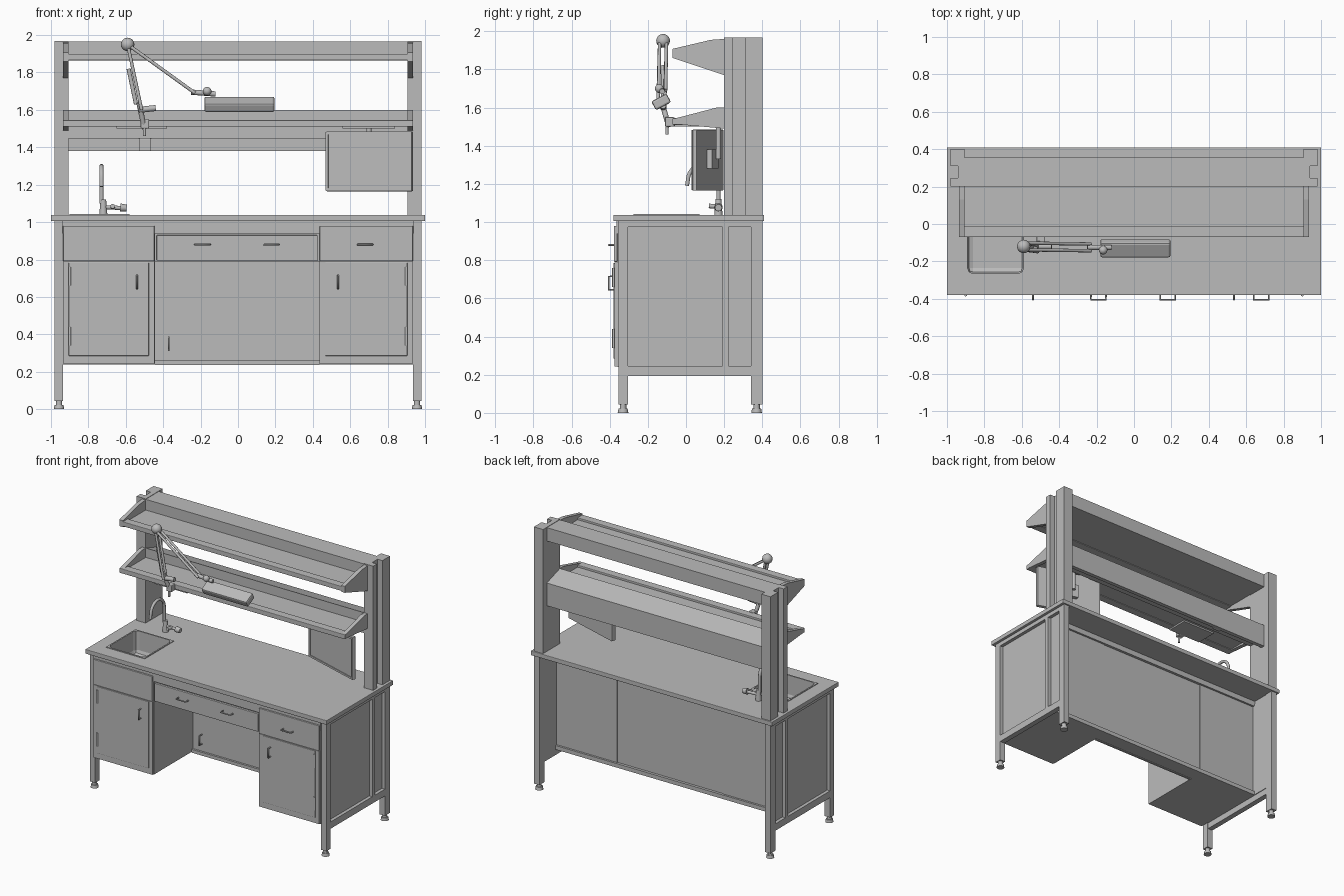
import bpy, bmesh, math
from mathutils import Vector, Matrix

if "Cube" in bpy.data.objects:
    bpy.data.objects.remove(bpy.data.objects["Cube"])

grey = bpy.data.materials.new("light grey")
grey.use_nodes = True
grey.diffuse_color = (0.5, 0.5, 0.5, 1)
grey.node_tree.nodes["Principled BSDF"].inputs["Base Color"].default_value = (0.5, 0.5, 0.5, 1)


def finish(name, bm, smooth=False):
    bmesh.ops.recalc_face_normals(bm, faces=bm.faces)
    mesh = bpy.data.meshes.new(name)
    bm.to_mesh(mesh)
    bm.free()
    mesh.materials.append(grey)
    ob = bpy.data.objects.new(name, mesh)
    bpy.context.collection.objects.link(ob)
    if smooth:
        for o in bpy.context.selected_objects:
            o.select_set(False)
        bpy.context.view_layer.objects.active = ob
        ob.select_set(True)
        bpy.ops.object.shade_smooth_by_angle()
    return ob


def box(name, x, y, z, bevel=0.0):
    """Box from three (low, high) ranges."""
    bm = bmesh.new()
    bmesh.ops.create_cube(bm, size=1)
    for v in bm.verts:
        v.co = Vector([(r[0] + r[1]) / 2 + c * (r[1] - r[0]) for c, r in zip(v.co, (x, y, z))])
    if bevel:
        bmesh.ops.bevel(bm, geom=bm.edges[:], offset=bevel, segments=2, affect='EDGES', profile=0.5)
    return finish(name, bm)


def extrude(name, points, axis, low, high):
    """Prism of a 2D outline along x (outline in y, z) or z (outline in x, y)."""
    bm = bmesh.new()
    place = (lambda a, b: (low, a, b)) if axis == 'X' else (lambda a, b: (a, b, low))
    face = bm.faces.new([bm.verts.new(place(a, b)) for a, b in points])
    new = bmesh.ops.extrude_face_region(bm, geom=[face])["geom"]
    shift = Vector((high - low, 0, 0)) if axis == 'X' else Vector((0, 0, high - low))
    bmesh.ops.translate(bm, vec=shift, verts=[g for g in new if isinstance(g, bmesh.types.BMVert)])
    return finish(name, bm)


def rod(name, a, b, r1, r2=None, sides=16):
    a, b = Vector(a), Vector(b)
    bm = bmesh.new()
    turn = (b - a).to_track_quat('Z', 'Y').to_matrix().to_4x4()
    bmesh.ops.create_cone(bm, cap_ends=True, segments=sides, radius1=r1,
                          radius2=r1 if r2 is None else r2, depth=(b - a).length,
                          matrix=Matrix.Translation((a + b) / 2) @ turn)
    return finish(name, bm, True)


def ball(name, at, r):
    bm = bmesh.new()
    bmesh.ops.create_uvsphere(bm, u_segments=16, v_segments=10, radius=r,
                              matrix=Matrix.Translation(at))
    return finish(name, bm, True)


def tube(name, points, r):
    curve = bpy.data.curves.new(name, 'CURVE')
    curve.dimensions = '3D'
    curve.bevel_depth, curve.bevel_resolution, curve.use_fill_caps = r, 3, True
    s = curve.splines.new('POLY')
    s.points.add(len(points) - 1)
    for p, co in zip(s.points, points):
        p.co = (*co, 1)
    curve.materials.append(grey)
    ob = bpy.data.objects.new(name, curve)
    bpy.context.collection.objects.link(ob)


def span(s, a, b):
    return tuple(sorted((s * a, s * b)))


# Worktop, sink rim and cabinets
worktop = box("worktop", (-1, 1), (-.38, .41), (1.005, 1.038), .004)
rim = box("sink_rim", (-.9, -.58), (-.275, .07), (1.03, 1.043))
sink_cabinet = box("sink_cabinet", (-.94, -.445), (-.36, .195), (.24, 1.005))
box("drawer_cabinet", (.435, .94), (-.36, .195), (.24, 1.005))
box("knee_back_wall", (-.445, .435), (.1, .19), (.24, .98))
box("knee_bottom_rail", (-.445, .435), (.085, .1), (.235, .26))
box("drawer_case", (-.445, .435), (-.35, .18), (.79, 1.005))
box("front_apron", (-.94, .94), (-.365, -.35), (.94, 1.005))
box("back_bottom_rail", (-.94, .94), (.18, .21), (.24, .27))
box("back_top_rail", (-.94, .94), (.18, .21), (.965, 1.005))

# Sink bowl cut through rim, worktop and cabinet
cutter = box("sink_cutter", (-.89, -.59), (-.265, .06), (.87, 1.2), .03)
cutter.hide_render = True
cutter.hide_set(True)
for ob in (rim, worktop, sink_cabinet):
    cut = ob.modifiers.new("sink", 'BOOLEAN')
    cut.operation, cut.object, cut.solver = 'DIFFERENCE', cutter, 'EXACT'

# Doors and drawer fronts
for name, x0, x1 in (("sink", -.935, -.447), ("drawer", .437, .935)):
    box(name + "_upper_front", (x0, x1), (-.378, -.36), (.792, .98), .003)
    box(name + "_door_frame", (x0, x1), (-.374, -.36), (.243, .789))
    box(name + "_door", (x0 + .03, x1 - .03), (-.38, -.37), (.285, .785), .003)
box("centre_drawer_front", (-.435, .425), (-.368, -.35), (.795, .93), .003)


def handle(name, x, y, z, dx, dz):
    """Bow handle with two stand-offs."""
    a, b = Vector((x - dx, y, z - dz)), Vector((x + dx, y, z + dz))
    out = Vector((0, -.03, 0))
    tube(name, [a, a + out, b + out, b], .005)


for i, x in enumerate((-.19, .18, .68)):
    handle(f"drawer_handle_{i}", x, -.375, .88, .04, 0)
for x, n in ((-.54, "right"), (.535, "left")):
    handle(n + "_door_handle", x, -.375, .68, 0, .035)
handle("knee_wall_handle", -.37, .1, .35, 0, .035)
for s in (-1, 1):
    for z in (.39, .71):
        rod("door_hinge", (s * .9, -.38, z - .05), (s * .9, -.38, z + .05), .007)

# Mirrored frames, uprights and shelf brackets
for s, n in ((-1, "right"), (1, "left")):
    for p, y in (("front", (-.355, -.305)), ("back", (.34, .4))):
        box(f"{n}_{p}_leg", span(s, .935, .98), y, (.045, 1.005))
        cx, cy = s * .957, sum(y) / 2
        rod(f"{n}_{p}_foot", (cx, cy, 0), (cx, cy, .022), .028, .024)
        rod(f"{n}_{p}_foot_stem", (cx, cy, .02), (cx, cy, .05), .017)
    box(n + "_bottom_rail", span(s, .94, .98), (-.31, .35), (.194, .245))
    box(n + "_top_rail", span(s, .94, .98), (-.31, .35), (.975, 1.005))
    box(n + "_middle_post", span(s, .935, .98), (.19, .222), (.24, .98))
    box(n + "_side_panel", span(s, .935, .955), (-.31, .35), (.24, .98))
    extrude(n + "_upright", [(s * .98, .2), (s * .98, .245), (s * .94, .245), (s * .94, .31),
                             (s * .98, .31), (s * .98, .4), (s * .905, .4), (s * .905, .2)],
            'Z', 1.035, 1.968)
    x0, x1 = span(s, .905, .935)
    extrude(n + "_upper_bracket", [(.2, 1.96), (.13, 1.955), (-.07, 1.908), (-.07, 1.86), (.2, 1.77)],
            'X', x0, x1)
    extrude(n + "_lower_bracket", [(.2, 1.6), (.16, 1.6), (-.07, 1.54), (-.07, 1.515), (.2, 1.49)],
            'X', x0, x1)

# Shelves with front lip, and rear beams
for n, z in (("upper", 1.87), ("lower", 1.515)):
    box(n + "_shelf", (-.905, .905), (-.06, .2), (z, z + .015))
    box(n + "_shelf_lip", (-.935, .935), (-.07, -.01), (z - .005, z + .03), .004)
box("upper_beam", (-.905, .905), (.2, .355), (1.865, 1.965))
extrude("lower_beam", [(.2, 1.6), (.355, 1.55), (.355, 1.38), (.325, 1.38), (.325, 1.447), (.2, 1.447)],
        'X', -.905, .905)
box("power_socket", (-.53, -.465), (.305, .325), (1.38, 1.447), .004)

# Tap
rod("tap_base", (-.72, .17, 1.035), (-.72, .17, 1.12), .022, .015)
arc = [(-.73, .09 + .08 * math.cos(t * math.pi / 12), 1.22 + .08 * math.sin(t * math.pi / 12))
       for t in range(13)]
tube("tap_spout", [(-.73, .17, 1.1)] + arc + [(-.73, .005, 1.19)], .011)
rod("tap_body", (-.72, .17, 1.08), (-.61, .17, 1.075), .011)
rod("tap_knob", (-.63, .17, 1.078), (-.595, .17, 1.075), .022, .018)
rod("tap_side_knob", (-.67, .17, 1.08), (-.67, .12, 1.085), .012)

# Display panel, turned inward, with raised border and bracket
turn = Matrix.Translation((.703, .115, 0)) @ Matrix.Rotation(math.radians(-17), 4, 'Z')
parts = [box("display", (-.24, .24), (-.012, .012), (1.165, 1.485), .004),
         box("display_mount", (-.06, .06), (.012, .04), (1.28, 1.38))]
for s in (-1, 1):
    parts.append(box("display_side_border", span(s, .226, .24), (-.018, -.01), (1.168, 1.482)))
for z in (1.168, 1.468):
    parts.append(box("display_border", (-.24, .24), (-.018, -.01), (z, z + .014)))
for ob in parts:
    ob.matrix_world = turn
rod("display_arm", (.7, .17, 1.33), (.7, .17, 1.51), .014)
box("display_arm_plate", (.56, .84), (.02, .19), (1.5, 1.515))

# Jointed lamp clamped to the lower shelf
box("lamp_plate", (-.65, -.38), (-.06, .1), (1.5, 1.512))
box("lamp_clamp", (-.52, -.475), (-.11, -.06), (1.5, 1.55), .006)
rod("lamp_clamp_screw", (-.5, -.1, 1.46), (-.5, -.1, 1.55), .008)
rod("lamp_post", (-.5, -.09, 1.5), (-.53, -.13, 1.64), .014)
rod("lamp_pivot", (-.53, -.12, 1.6), (-.44, -.12, 1.61), .016)
top = Vector((-.59, -.12, 1.95))
for dy in (-.018, .018):
    off = Vector((0, dy, 0))
    rod("lamp_lower_arm", Vector((-.515, -.13, 1.6)) + off, top + off, .009)
    rod("lamp_upper_arm", top + off, Vector((-.23, -.125, 1.69)) + off, .009)
rod("lamp_spring", (-.545, -.12, 1.63), (-.585, -.12, 1.82), .011)
ball("lamp_elbow", top, .036)
rod("lamp_wrist", (-.25, -.125, 1.695), (-.12, -.125, 1.685), .014)
ball("lamp_wrist_joint", (-.165, -.14, 1.7), .023)
head = box("lamp_head", (-.18, .195), (-.045, .045), (-.026, .026), .01)
head.matrix_world = Matrix.Translation((0, -.13, 1.63)) @ Matrix.Rotation(math.radians(28), 4, 'X')
